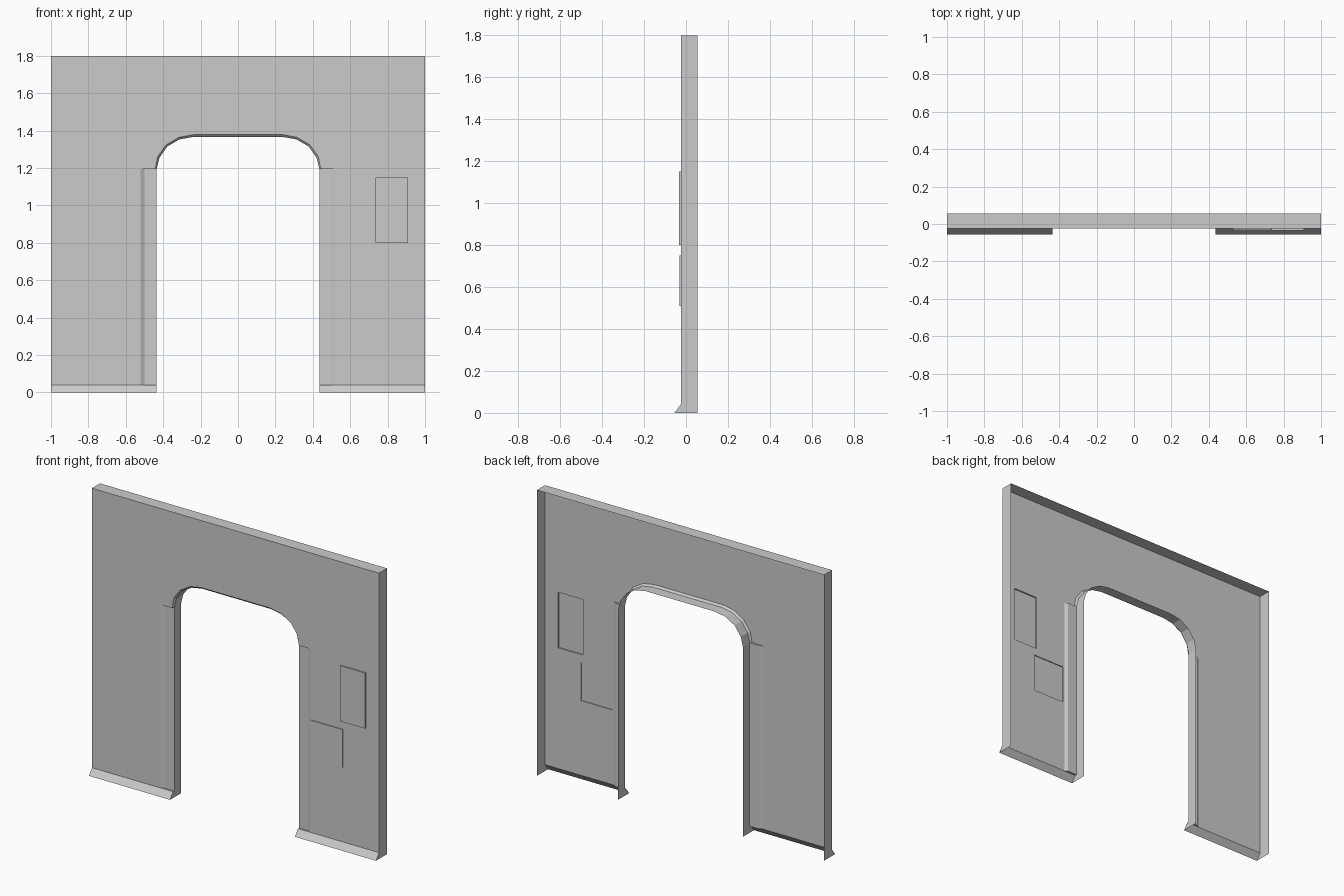
import bpy, bmesh

if "Cube" in bpy.data.objects:
    bpy.data.objects.remove(bpy.data.objects["Cube"])

FRONT, STEP, BACK, TOE = -0.025, -0.013, 0.055, -0.055
TOP, SPRING, BASE = 1.8, 1.195, 0.04
JAMB = 0.435
# half of the arch curve: opening edge and outer edge of its chamfer
ARCH_IN = [(0.435, SPRING), (0.42, 1.255), (0.378, 1.315), (0.312, 1.353), (0.24, 1.366)]
ARCH_OUT = [(0.442, SPRING), (0.43, 1.26), (0.385, 1.323), (0.316, 1.364), (0.24, 1.378)]
# x0, x1, z0, z1, front y of raised panels
PANELS = {"upper_panel": (0.735, 0.908, 0.80, 1.15, -0.034),
          "lower_panel": (0.53, 0.75, 0.51, 0.75, -0.031)}


def face(bm, pts):
    return bm.faces.new([bm.verts.new(p) for p in pts])


def loop(bm, pts):
    vs = [bm.verts.new((x, FRONT, z)) for x, z in pts]
    return [bm.edges.new((a, b)) for a, b in zip(vs, vs[1:] + vs[:1])]


def full(half):
    return half + [(-x, z) for x, z in reversed(half)]


def finish(bm, name):
    # open shell: weld, then make the front side the outside
    bmesh.ops.remove_doubles(bm, verts=bm.verts, dist=1e-5)
    bmesh.ops.recalc_face_normals(bm, faces=bm.faces)
    bm.normal_update()
    if sum(f.normal.y * f.calc_area() for f in bm.faces) > 0:
        bmesh.ops.reverse_faces(bm, faces=bm.faces)
    me = bpy.data.meshes.new(name)
    bm.to_mesh(me)
    bm.free()
    bpy.context.collection.objects.link(bpy.data.objects.new(name, me))


# front sheet with the doorway outline and holes behind the panels
bm = bmesh.new()
half = [(1, TOP), (1, BASE), (0.52, BASE), (0.52, SPRING)] + ARCH_OUT
edges = loop(bm, full(half))
for x0, x1, z0, z1, y in PANELS.values():
    edges += loop(bm, [(x0, z0), (x1, z0), (x1, z1), (x0, z1)])
bmesh.ops.triangle_fill(bm, edges=edges, use_beauty=True, normal=(0, -1, 0))

# top return
face(bm, [(-1, FRONT, TOP), (1, FRONT, TOP), (1, BACK, TOP), (-1, BACK, TOP)])

# arch chamfer and arch return
inner, outer = full(ARCH_IN), full(ARCH_OUT)
for i in range(len(inner) - 1):
    (a, az), (b, bz) = inner[i], inner[i + 1]
    (c, cz), (d, dz) = outer[i], outer[i + 1]
    face(bm, [(c, FRONT, cz), (d, FRONT, dz), (b, STEP, bz), (a, STEP, az)])
    face(bm, [(a, STEP, az), (b, STEP, bz), (b, BACK, bz), (a, BACK, az)])

for s in (1, -1):
    # outer side
    face(bm, [(s, TOE, 0), (s, FRONT, BASE), (s, FRONT, TOP), (s, BACK, TOP), (s, BACK, 0)])
    # jamb return
    face(bm, [(s * JAMB, TOE, 0), (s * JAMB, FRONT, BASE), (s * JAMB, STEP, BASE),
              (s * JAMB, STEP, SPRING), (s * JAMB, BACK, SPRING), (s * JAMB, BACK, 0)])
    # recessed jamb strip with its sloping edge
    for (xa, ya), (xb, yb) in (((0.52, FRONT), (0.5, STEP)), ((0.5, STEP), (JAMB, STEP))):
        face(bm, [(s * xa, ya, BASE), (s * xb, yb, BASE), (s * xb, yb, SPRING), (s * xa, ya, SPRING)])
    # ledges closing the recess
    for z, x in ((SPRING, ARCH_OUT[0][0]), (BASE, JAMB)):
        face(bm, [(s * 0.52, FRONT, z), (s * 0.5, STEP, z), (s * JAMB, STEP, z), (s * x, FRONT, z)])
    # sloping skirting
    face(bm, [(s * JAMB, TOE, 0), (s, TOE, 0), (s, FRONT, BASE), (s * 0.52, FRONT, BASE),
              (s * JAMB, FRONT, BASE)])
finish(bm, "doorway_wall")

# raised panels, hollow behind
for name, (x0, x1, z0, z1, y) in PANELS.items():
    bm = bmesh.new()
    ring = [(x0, z0), (x1, z0), (x1, z1), (x0, z1)]
    face(bm, [(x, y, z) for x, z in ring])
    for (a, az), (b, bz) in zip(ring, ring[1:] + ring[:1]):
        face(bm, [(a, y, az), (b, y, bz), (b, FRONT, bz), (a, FRONT, az)])
    finish(bm, name)
